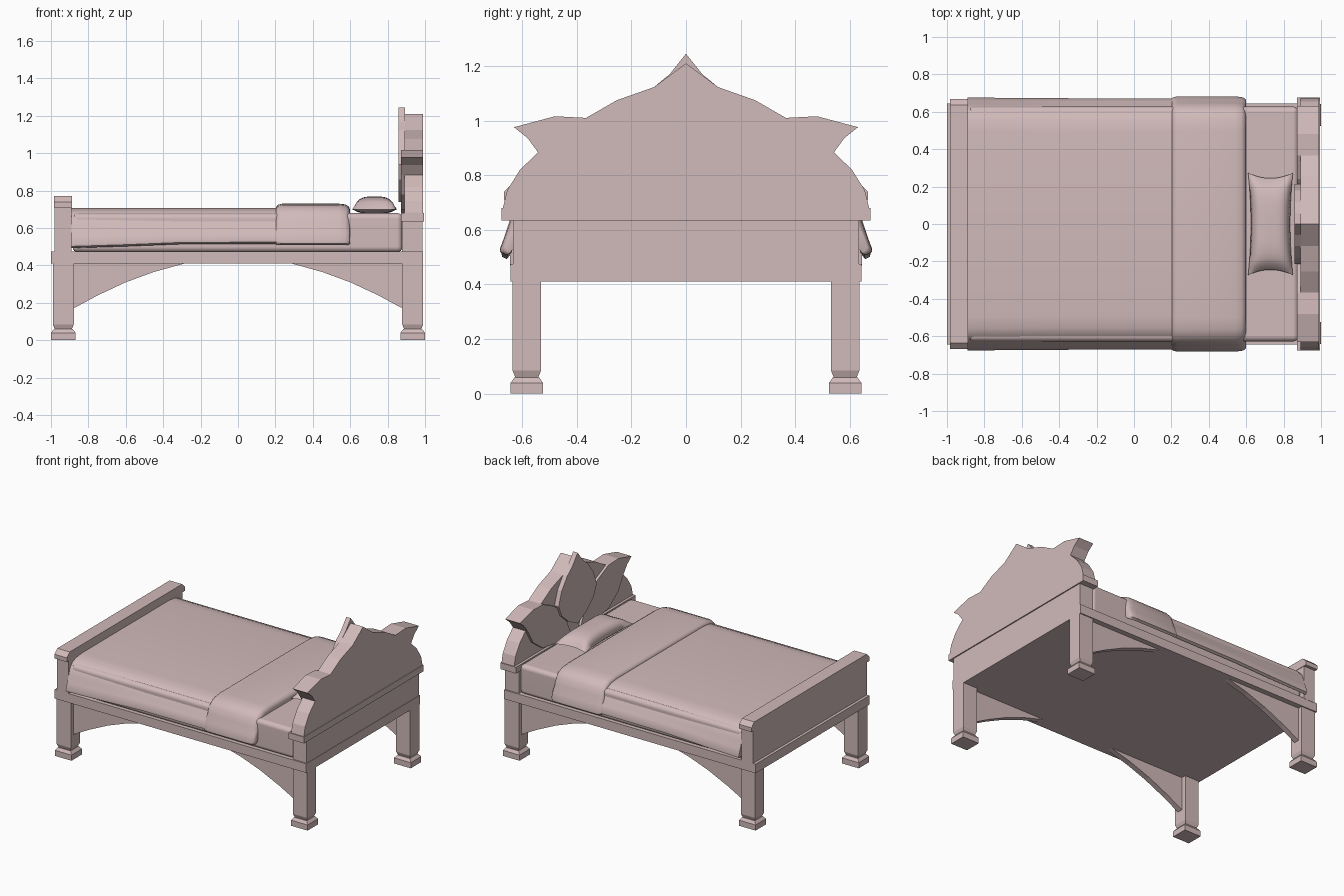
import bpy, bmesh, math

cube = bpy.data.objects.get("Cube")
if cube:
    bpy.data.objects.remove(cube, do_unlink=True)

pink = bpy.data.materials.new("dusty_pink")
pink.use_nodes = True
COLOUR = (0.64, 0.49, 0.49, 1)
pink.diffuse_color = COLOUR
pink.node_tree.nodes["Principled BSDF"].inputs["Base Color"].default_value = COLOUR


def finish(name, bm, smooth=None):
    bmesh.ops.recalc_face_normals(bm, faces=bm.faces)
    mesh = bpy.data.meshes.new(name)
    bm.to_mesh(mesh)
    bm.free()
    mesh.materials.append(pink)
    obj = bpy.data.objects.new(name, mesh)
    bpy.context.collection.objects.link(obj)
    if smooth:
        bpy.ops.object.select_all(action='DESELECT')
        obj.select_set(True)
        bpy.context.view_layer.objects.active = obj
        bpy.ops.object.shade_smooth_by_angle(angle=math.radians(smooth))
    return obj


def loft(name, rings, smooth=None):
    """Skin closed rings of points and cap both ends."""
    bm = bmesh.new()
    loops = [[bm.verts.new(p) for p in ring] for ring in rings]
    for a, b in zip(loops, loops[1:]):
        for i in range(len(a)):
            j = (i + 1) % len(a)
            bm.faces.new((a[i], a[j], b[j], b[i]))
    bm.faces.new(loops[0])
    bm.faces.new(loops[-1])
    return finish(name, bm, smooth)


def plate_x(name, outline, x0, x1):
    return loft(name, [[(x, y, z) for y, z in outline] for x in (x0, x1)])


def box(name, x0, x1, half_y, z0, z1):
    return plate_x(name, [(-half_y, z0), (half_y, z0), (half_y, z1), (-half_y, z1)], x0, x1)


def mirrored(half):
    """Complete a half outline that starts and ends on the centre line."""
    return half + [(-y, z) for y, z in reversed(half) if y > 0]


# Legs with chamfered block feet, and curved brackets along the long sides
foot = [(0, .066, .059), (.04, .066, .059), (.06, .05, .045)]
post = [(.06, .046, .042), (.085, .056, .052), (.42, .056, .052)]
for ex, end in ((-1, "foot"), (1, "head")):
    for sy, side in ((-1, "front"), (1, "back")):
        for part, rows in (("foot_block", foot), ("leg", post)):
            loft(f"{end}_{side}_{part}",
                 [[(ex * .934 + a * dx, sy * .583 + b * dy, z)
                   for a, b in ((-1, -1), (1, -1), (1, 1), (-1, 1))] for z, dx, dy in rows])
        arch = [(.88, .415), (.88, .17), (.75, .24), (.6, .31), (.45, .365), (.28, .412), (.28, .415)]
        loft(f"{end}_{side}_bracket",
             [[(ex * x, sy * y, z) for x, z in arch] for y in (.565, .605)])

# Base and footboard
box("bed_base", -1, .99, .643, .41, .475)
box("footboard", -.98, -.89, .645, .47, .71)
plate_x("footboard_cap", [(-.667, .71), (.667, .71), (.667, .74), (.635, .77),
                          (-.635, .77), (-.667, .74)], -.985, -.887)

# Headboard with layered leaf crest
box("headboard_panel", .878, .987, .633, .47, .64)
box("headboard_rail", .872, .995, .676, .635, .68)
crest = [(0, .67), (.67, .67), (.67, .683), (.655, .745), (.608, .82), (.542, .884),
         (.58, .936), (.63, .976), (.48, 1.016), (.366, 1.01), (.253, 1.075),
         (.117, 1.123), (0, 1.21)]
plate_x("headboard_crest", mirrored(crest), .89, .99)
side_leaf = [(.63, .976), (.48, 1.016), (.366, 1.01), (.24, .95), (.13, .85), (.06, .7),
             (.06, .68), (.2, .68), (.37, .7), (.48, .78), (.542, .884), (.58, .936)]
for s, side in ((-1, "front"), (1, "back")):
    plate_x(side + "_crest_leaf", [(s * y, z) for y, z in side_leaf], .872, .895)
middle_leaf = [(0, .74), (.1, .79), (.18, .86), (.215, .94), (.18, 1.04),
               (.117, 1.123), (.06, 1.17), (0, 1.245)]
plate_x("middle_crest_leaf", mirrored(middle_leaf), .857, .892)

# Mattress with rounded edges
mattress = box("mattress", -.885, .88, .628, .47, .68)
bevel = mattress.modifiers.new("rounding", 'BEVEL')
bevel.width, bevel.segments = .03, 4
for p in mattress.data.polygons:
    p.use_smooth = True
mattress.modifiers.new("normals", 'WEIGHTED_NORMAL')

# Blanket and turned-down fold: a draped shell with flared hems
drape = [(0, .73), (.5, .729), (.565, .722), (.605, .705), (.632, .675), (.647, .63),
         (.665, .575), (.682, .53), (.68, .517), (.662, .508), (.645, .53),
         (.632, .6), (.615, .66), (.57, .682), (0, .685)]


def cloth(name, stations):
    """Each station gives x, top drop, side inset and hem drop."""
    rings = []
    for x, top, inset, hem in stations:
        rings.append([(x, y - math.copysign(inset, y) if y else 0,
                       z - (top if z > .6 else hem)) for y, z in mirrored(drape)])
    return loft(name, rings, 50)


cloth("blanket", [(-.89, .022, .006, .015), (-.6, .022, .008, .006),
                  (-.3, .022, .01, -.006), (.25, .022, .01, -.008)])
cloth("blanket_fold", [(.203, .02, .009, -.004), (.212, .006, .003, 0), (.235, 0, 0, 0),
                       (.54, 0, 0, 0), (.575, .004, .003, 0),
                       (.592, .014, .01, -.003), (.598, .03, .018, -.008)])

# Pillow: puffed grid with pinched corners
bm = bmesh.new()
N = 16
sheets = []
for top in (True, False):
    grid = []
    for i in range(N + 1):
        row = []
        for j in range(N + 1):
            u, v = 2 * i / N - 1, 2 * j / N - 1
            puff = ((1 - u ** 4) * (1 - v ** 4)) ** .6
            x = .73 + u * (.105 + .015 * v * v)
            y = v * (.245 + .028 * u * u)
            z = .7 + puff * (.068 if top else -.022)
            row.append(bm.verts.new((x, y, z)))
        grid.append(row)
    for i in range(N):
        for j in range(N):
            bm.faces.new((grid[i][j], grid[i + 1][j], grid[i + 1][j + 1], grid[i][j + 1]))
bmesh.ops.remove_doubles(bm, verts=bm.verts, dist=.0005)
finish("pillow", bm, 70)
